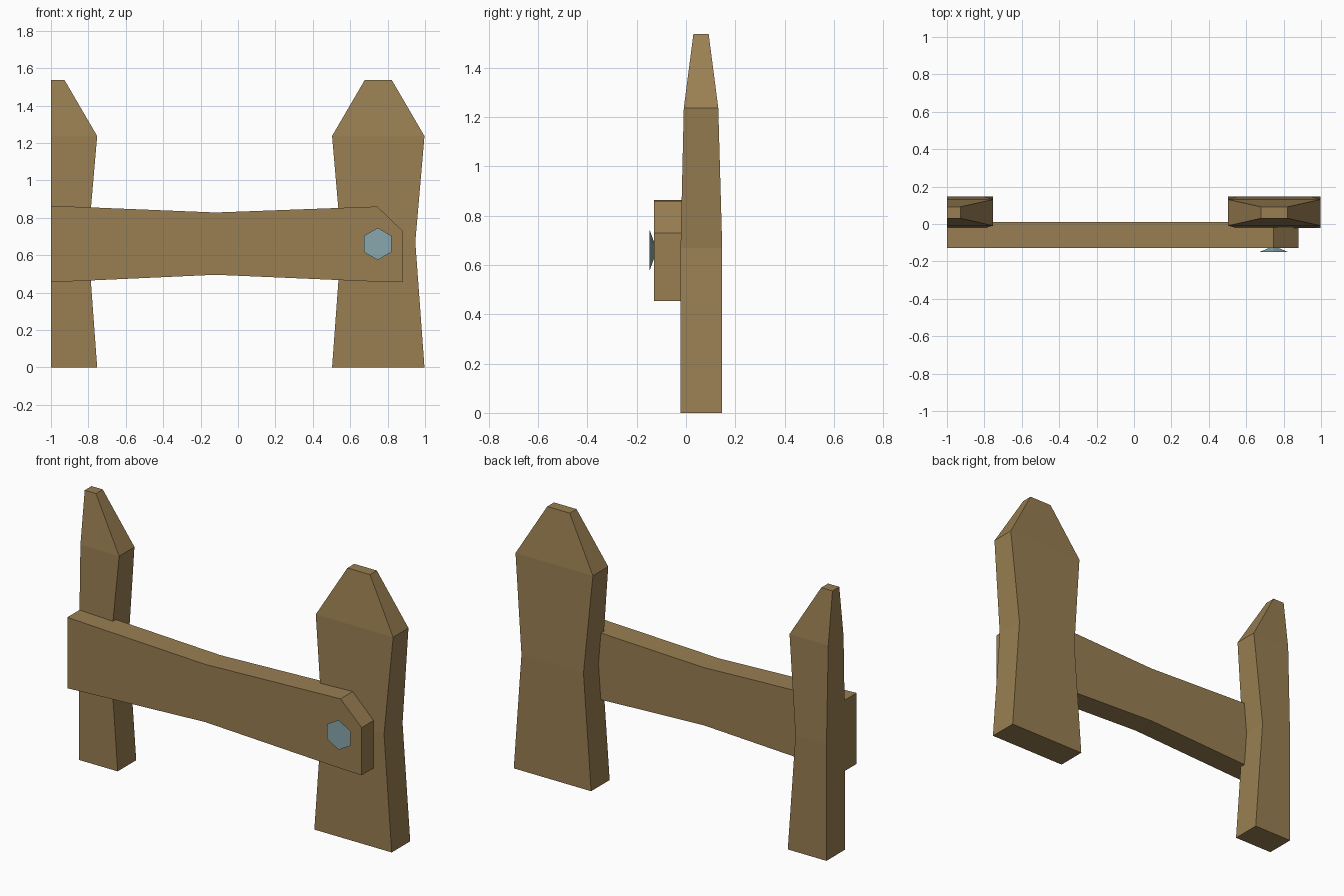
import bpy, bmesh, math
from mathutils import Matrix

if "Cube" in bpy.data.objects:
    bpy.data.objects.remove(bpy.data.objects["Cube"])


def material(name, rgb):
    m = bpy.data.materials.new(name)
    m.diffuse_color = (*rgb, 1)
    m.use_nodes = True
    m.node_tree.nodes["Principled BSDF"].inputs["Base Color"].default_value = m.diffuse_color
    return m


wood = material("brown wood", (0.32, 0.21, 0.085))
metal = material("blue grey metal", (0.25, 0.39, 0.42))


def finish(bm, name, mat):
    bmesh.ops.recalc_face_normals(bm, faces=bm.faces)
    mesh = bpy.data.meshes.new(name)
    bm.to_mesh(mesh)
    bm.free()
    mesh.materials.append(mat)
    ob = bpy.data.objects.new(name, mesh)
    bpy.context.collection.objects.link(ob)
    return ob


# Post levels: height, half width, front y, back y
LEVELS = [
    (0.0, 0.247, -0.022, 0.147),
    (0.67, 0.198, -0.022, 0.147),
    (1.237, 0.247, -0.009, 0.131),
    (1.537, 0.072, 0.030, 0.092),
]


def post(name, cx, half=False):
    """Stack of rectangular rings; half keeps only the +x side, cut flat."""
    bm = bmesh.new()
    rings = []
    for z, w, y0, y1 in LEVELS:
        x0, x1 = (cx if half else cx - w), cx + w
        rings.append([bm.verts.new(p) for p in
                      ((x0, y0, z), (x1, y0, z), (x1, y1, z), (x0, y1, z))])
    for a, b in zip(rings, rings[1:]):
        for i in range(4):
            j = (i + 1) % 4
            bm.faces.new((a[i], a[j], b[j], b[i]))
    bm.faces.new(rings[0])
    bm.faces.new(rings[-1])
    return finish(bm, name, wood)


post("right_post", 0.75)
post("left_half_post", -1.0, half=True)

# Rail: front outline extruded in depth
outline = [(-1, 0.455), (-0.12, 0.495), (0.745, 0.458), (0.88, 0.455),
           (0.88, 0.73), (0.745, 0.86), (-0.12, 0.828), (-1, 0.864)]
bm = bmesh.new()
face = bm.faces.new([bm.verts.new((x, -0.129, z)) for x, z in outline])
ext = bmesh.ops.extrude_face_region(bm, geom=[face])
if not face.is_valid or len(bm.faces) < len(outline) + 2:
    bm.faces.new([v for v in bm.verts if v.co.y < -0.1][:len(outline)])
new_verts = [g for g in ext["geom"] if isinstance(g, bmesh.types.BMVert)]
bmesh.ops.translate(bm, verts=new_verts, vec=(0, 0.139, 0))
finish(bm, "rail", wood)

# Bolt head: six-sided, flaring outward to the front
bm = bmesh.new()
bmesh.ops.create_cone(bm, cap_ends=True, segments=6, radius1=0.021,
                      radius2=0.086, depth=0.024)
top = max(bm.verts, key=lambda v: v.co.length)
turn = math.pi / 2 - math.atan2(top.co.y, top.co.x)
bm.transform(Matrix.Translation((0.747, -0.137, 0.66))
             @ Matrix.Rotation(math.pi / 2, 4, 'X')
             @ Matrix.Rotation(turn, 4, 'Z'))
finish(bm, "bolt_head", metal)
